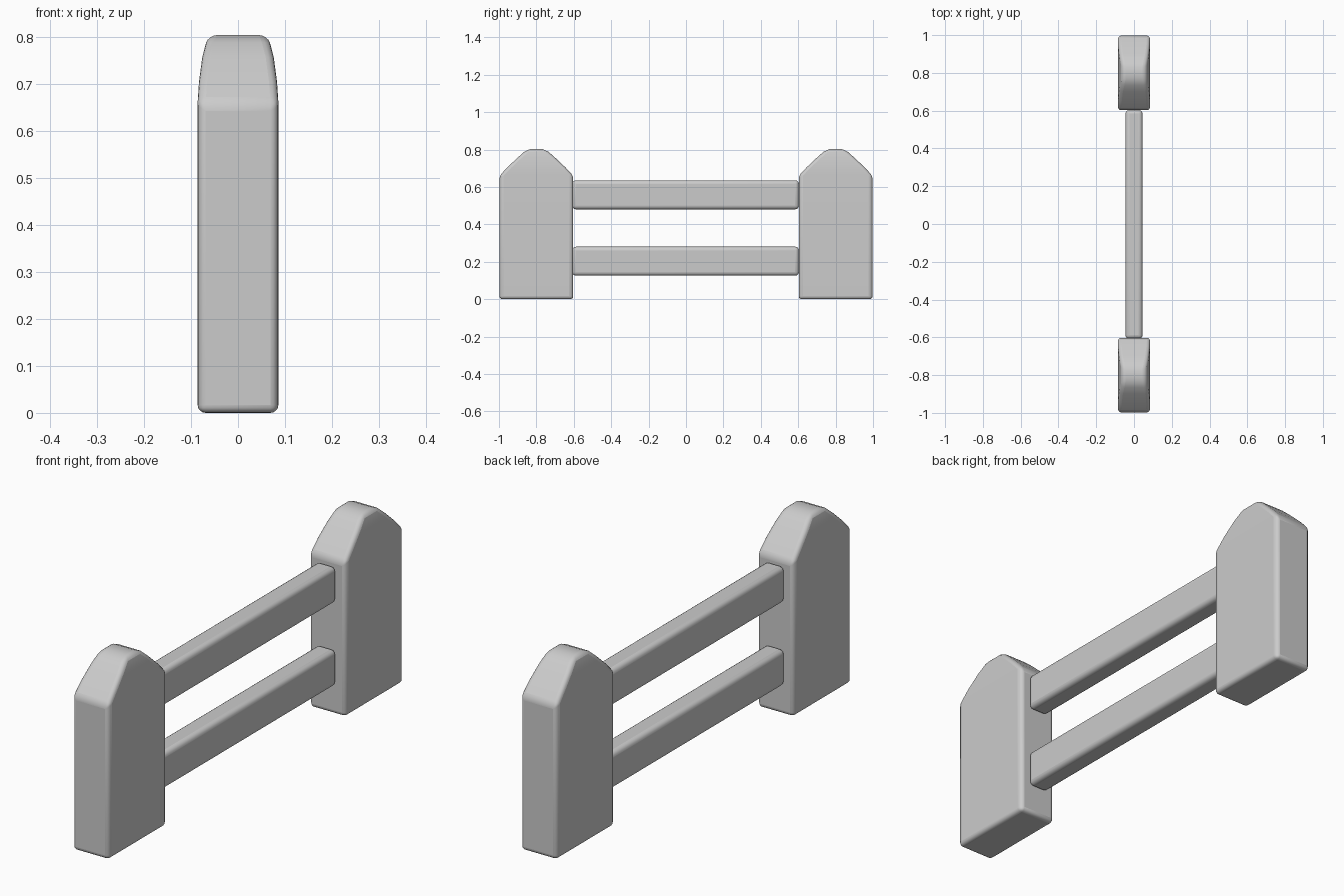
import bpy, bmesh

if "Cube" in bpy.data.objects:
    bpy.data.objects.remove(bpy.data.objects["Cube"])


def finish(obj, width, angle=0.6):
    # Rounded edges with smooth shading
    mod = obj.modifiers.new("rounding", 'BEVEL')
    mod.width = width
    mod.segments = 4
    mod.limit_method = 'ANGLE'
    mod.angle_limit = angle
    bpy.ops.object.select_all(action='DESELECT')
    obj.select_set(True)
    bpy.context.view_layer.objects.active = obj
    bpy.ops.object.shade_smooth_by_angle(angle=0.7)


def make_post(name, side):
    # Domed side profile (y, z, half thickness), thinning toward the crown
    half = [(0.197, 0.0, 0.086), (0.197, 0.66, 0.086), (0.155, 0.705, 0.083),
            (0.10, 0.757, 0.076), (0.065, 0.788, 0.068), (0.03, 0.804, 0.062)]
    profile = half + [(-y, z, x) for y, z, x in reversed(half)]
    bm = bmesh.new()
    rings = [[bm.verts.new((s * x, side * 0.8 + y, z)) for y, z, x in profile]
             for s in (-1, 1)]
    n = len(profile)
    for i in range(n):
        j = (i + 1) % n
        bm.faces.new((rings[0][i], rings[0][j], rings[1][j], rings[1][i]))
    # Side faces as horizontal strips between the two halves of the profile
    for ring in rings:
        for i in range(n // 2 - 1):
            bm.faces.new((ring[i], ring[i + 1], ring[n - 2 - i], ring[n - 1 - i]))
    bmesh.ops.recalc_face_normals(bm, faces=bm.faces)
    mesh = bpy.data.meshes.new(name)
    bm.to_mesh(mesh)
    bm.free()
    obj = bpy.data.objects.new(name, mesh)
    bpy.context.collection.objects.link(obj)
    finish(obj, 0.025)


def make_rail(name, z):
    bpy.ops.mesh.primitive_cube_add(size=1, location=(0, -0.002, z))
    obj = bpy.context.object
    obj.name = name
    for v in obj.data.vertices:
        v.co.x *= 0.09
        v.co.y *= 1.212
        v.co.z *= 0.155
    finish(obj, 0.02)


# Two end posts
make_post("front_post", -1)
make_post("back_post", 1)

# Two horizontal rails
make_rail("lower_rail", 0.203)
make_rail("upper_rail", 0.558)
